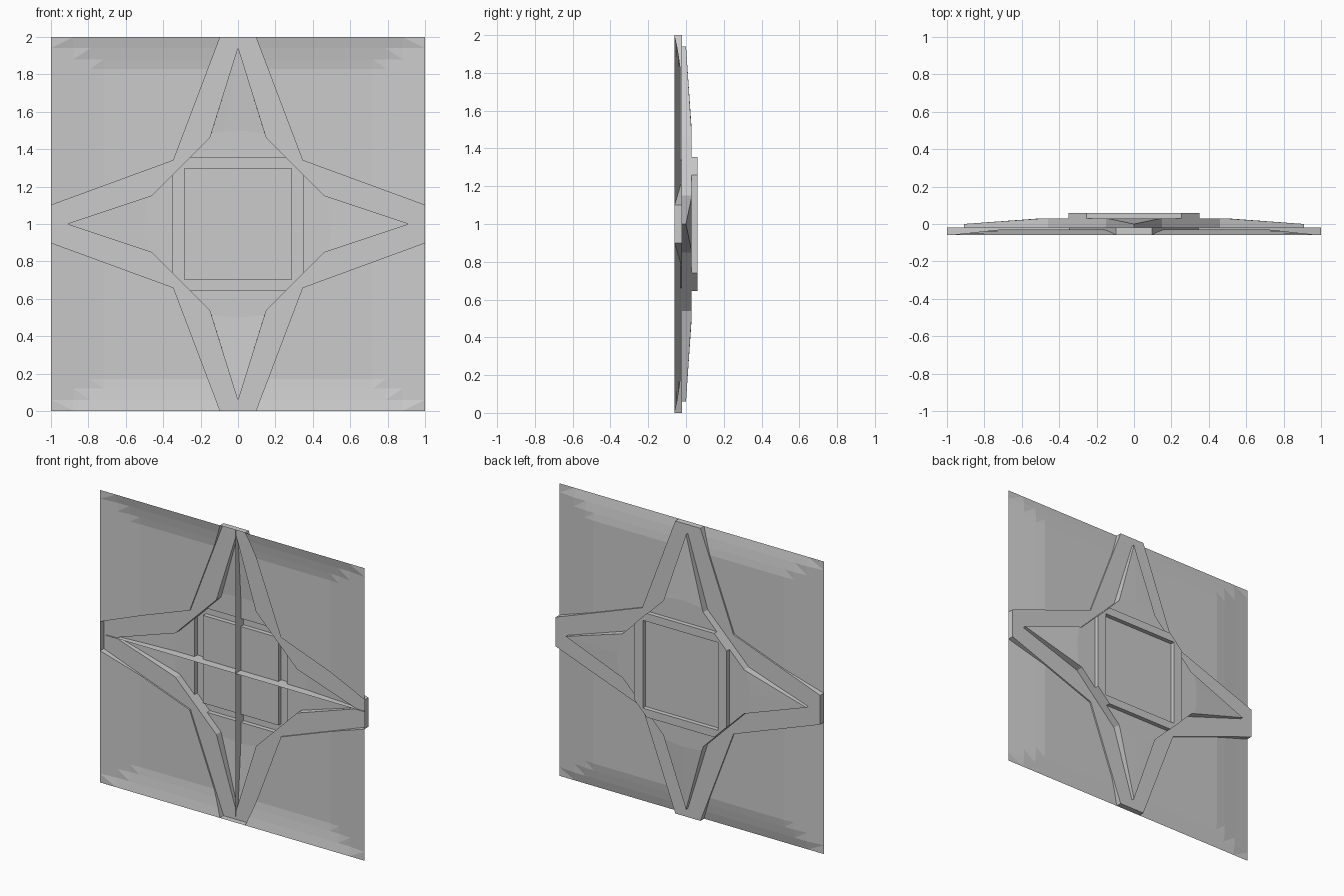
import bpy, bmesh

if "Cube" in bpy.data.objects:
    bpy.data.objects.remove(bpy.data.objects["Cube"])

grey = bpy.data.materials.new("light_grey")
grey.diffuse_color = (0.6, 0.6, 0.6, 1)
grey.use_nodes = True
grey.node_tree.nodes["Principled BSDF"].inputs["Base Color"].default_value = grey.diffuse_color

SHEET, FRAME, PANEL, BOX, EDGE = -0.03, -0.02, 0.03, 0.06, -0.06


def finish(name, bm, mirror=(True, False, True)):
    """Turn one quadrant into an object mirrored about the panel centre."""
    bmesh.ops.remove_doubles(bm, verts=bm.verts, dist=1e-5)
    bmesh.ops.recalc_face_normals(bm, faces=bm.faces)
    # the back side is the outside
    if sum(f.normal.y * f.calc_area() for f in bm.faces) < 0:
        bmesh.ops.reverse_faces(bm, faces=bm.faces)
    me = bpy.data.meshes.new(name)
    bm.to_mesh(me)
    bm.free()
    me.materials.append(grey)
    ob = bpy.data.objects.new(name, me)
    bpy.context.collection.objects.link(ob)
    ob.location.z = 1
    mod = ob.modifiers.new("mirror", 'MIRROR')
    mod.use_axis = mirror
    mod.merge_threshold = 0.0001
    return ob


def face(bm, pts):
    return bm.faces.new([bm.verts.new(p) for p in pts])


def flat(bm, pts, y):
    return face(bm, [(x, y, z) for x, z in pts])


def walls(bm, pts, y0, y1):
    """Strip of walls along an open path in the x-z plane."""
    for (ax, az), (bx, bz) in zip(pts, pts[1:]):
        face(bm, [(ax, y0, az), (bx, y0, bz), (bx, y1, bz), (ax, y1, az)])


def swap(pts):
    return [(z, x) for x, z in pts]


# Curved sheet: corner piece cut into bands, bent forward at its rim
STAR = [(0.095, 1), (0.345, 0.34), (1, 0.1)]
XS, ZS = (1, 0.88, 0.79, 0.72), (1, 0.94, 0.88, 0.83)
LEVELS = (EDGE, -0.047, -0.037, SHEET)


def bend(v, stops):
    for k in range(3):
        if v >= stops[k + 1]:
            t = (v - stops[k + 1]) / (stops[k] - stops[k + 1])
            return LEVELS[k + 1] + t * (LEVELS[k] - LEVELS[k + 1])
    return SHEET


bm = bmesh.new()
flat(bm, STAR + [(1, 1)], 0)
for x, z in zip(XS[1:], ZS[1:]):
    for co, no in (((x, 0, 0), (1, 0, 0)), ((0, 0, z), (0, 0, 1))):
        bmesh.ops.bisect_plane(bm, geom=bm.verts[:] + bm.edges[:] + bm.faces[:],
                               dist=1e-5, plane_co=co, plane_no=no)
for v in bm.verts:
    v.co.y = min(bend(v.co.x, XS), bend(v.co.z, ZS))
for f in bm.faces[:]:
    # fold each corner cell across its diagonal
    vs = list(f.verts)
    c = f.calc_center_median()
    if len(vs) == 4 and any(XS[k + 1] < c.x < XS[k] and ZS[k + 1] < c.z < ZS[k]
                            for k in range(3)):
        i = max(range(4), key=lambda n: vs[n].co.y)
        bmesh.utils.face_split(f, vs[i - 1], vs[(i + 1) % 4])
for e in bm.edges[:]:
    # side walls joining the sheet to the star frame
    if len(e.link_faces) == 1:
        a, b = (v.co.copy() for v in e.verts)
        if min(a.x, b.x) < 0.999 and min(a.z, b.z) < 0.999:
            face(bm, [a, b, (b.x, FRAME, b.z), (a.x, FRAME, a.z)])
finish("curved_sheet", bm)

# Star frame with end caps
INNER = [(0, 0.94), (0.15, 0.46), (0.46, 0.15), (0.91, 0)]
bm = bmesh.new()
flat(bm, [(0, 1)] + STAR + [(1, 0)] + INNER[::-1], FRAME)
walls(bm, [(0, 1), STAR[0]], EDGE, FRAME)
walls(bm, [STAR[2], (1, 0)], EDGE, FRAME)
finish("star_frame", bm)

# Raised star points: flat root, sloping tip, side walls
bm = bmesh.new()
upright = ([(0, 0.355), (0.255, 0.355)], [(0.15, 0.46), (0.142, 0.485), (0.075, 0.494), (0, 0.5)], (0, 0.94))
sideways = ([(0.35, 0), (0.35, 0.26)], swap(upright[1]), (0.91, 0))
for root, arc, tip in (upright, sideways):
    flat(bm, root + arc, PANEL)
    for a, b in zip(arc[1:], arc[2:]):
        face(bm, [(a[0], PANEL, a[1]), (b[0], PANEL, b[1]), (tip[0], 0, tip[1])])
    p, q = arc[0], arc[1]
    face(bm, [(tip[0], FRAME, tip[1]), (tip[0], 0, tip[1]), (q[0], PANEL, q[1]),
              (p[0], PANEL, p[1]), (p[0], FRAME, p[1])])
    walls(bm, [p, root[1]], FRAME, PANEL)
walls(bm, [(0.255, 0.355), (0.35, 0.26)], FRAME, PANEL)
finish("star_points", bm)

# Central housing with a recessed plate
OUT = [(0, 0.355), (0.255, 0.355), (0.35, 0.26), (0.35, 0)]
HOLE = [(0, 0.3), (0.285, 0.3), (0.285, 0)]
bm = bmesh.new()
flat(bm, OUT + HOLE[::-1], BOX)
walls(bm, OUT, PANEL, BOX)
walls(bm, HOLE, PANEL, BOX)
flat(bm, HOLE + [(0, 0)], PANEL)
finish("central_housing", bm)


# Crossed inner ribs following the shell
def rib(name, tip, box, hole, upright):
    prof = [(-0.028, 0), (-0.028, 0.98), (FRAME, 0.98), (FRAME, tip), (0, tip), (PANEL, 0.5),
            (PANEL, box), (BOX, box), (BOX, hole), (PANEL, hole), (PANEL, 0)]
    bm = bmesh.new()
    face(bm, [(0, y, r) if upright else (r, y, 0) for y, r in prof])
    finish(name, bm, (not upright, False, upright))


rib("upright_rib", 0.94, 0.355, 0.3, True)
rib("cross_rib", 0.91, 0.35, 0.285, False)
